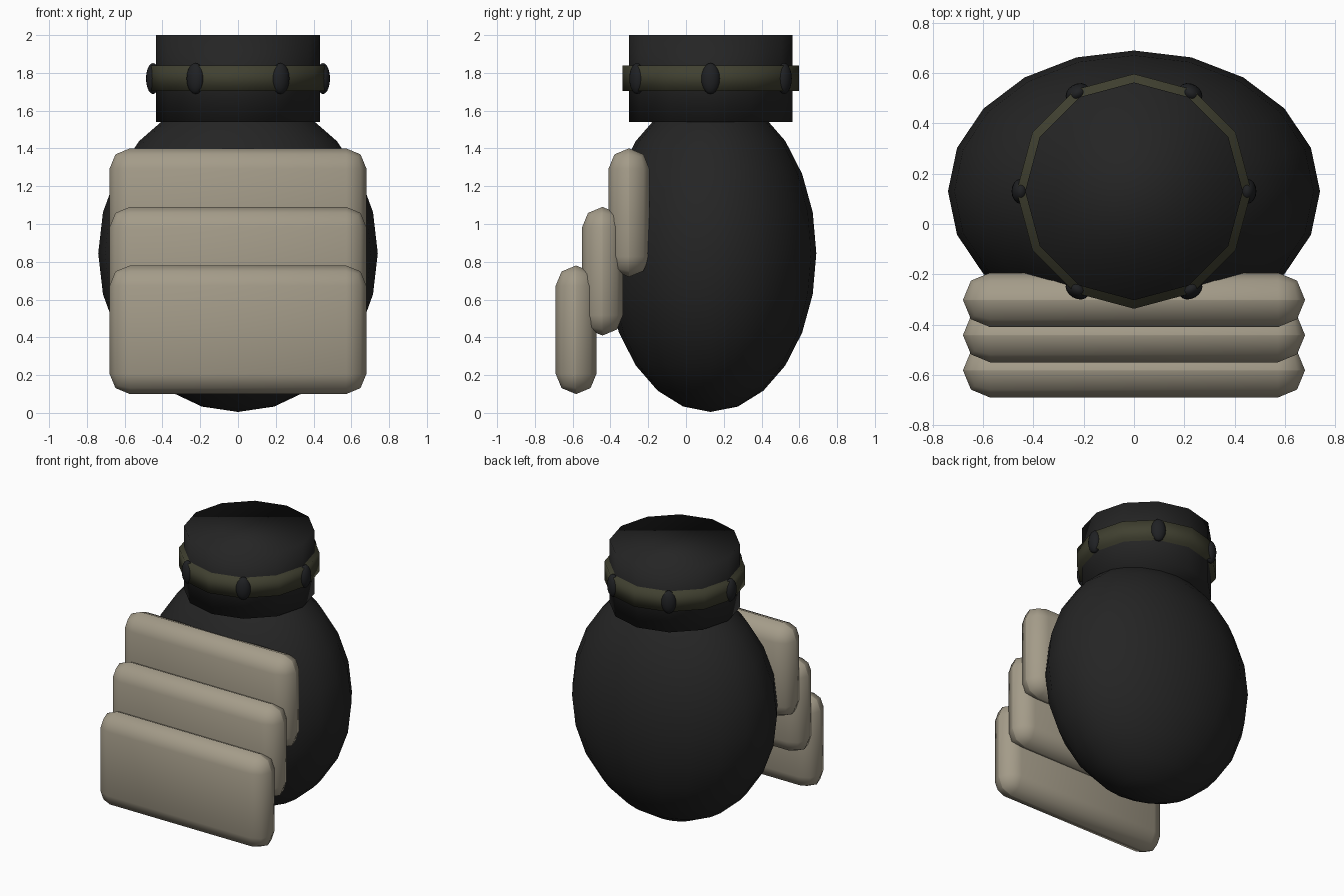
import bpy
from math import cos, sin, tau

cube = bpy.data.objects.get("Cube")
if cube:
    bpy.data.objects.remove(cube, do_unlink=True)


def material(name, rgb):
    m = bpy.data.materials.new(name)
    m.use_nodes = True
    m.diffuse_color = (*rgb, 1)
    m.node_tree.nodes["Principled BSDF"].inputs["Base Color"].default_value = (*rgb, 1)
    return m


black = material("soft_black", (0.018, 0.018, 0.018))
bead_black = material("bead_black", (0.014, 0.015, 0.017))
olive = material("olive_band", (0.052, 0.052, 0.03))
tan = material("tan_plate", (0.37, 0.33, 0.25))


def finish(name, mat, scale=(1, 1, 1)):
    """Name, scale, colour and smooth the newest object."""
    ob = bpy.context.object
    ob.name = name
    ob.scale = scale
    bpy.ops.object.transform_apply(location=False, rotation=False, scale=True)
    ob.data.materials.append(mat)
    ob.data.polygons.foreach_set("use_smooth", [True] * len(ob.data.polygons))
    return ob


AXIS_Y = 0.13

# Egg-shaped body
bpy.ops.mesh.primitive_uv_sphere_add(segments=20, ring_count=12, radius=1,
                                     location=(0, AXIS_Y, 0.845))
finish("body", black, (0.74, 0.56, 0.84))

# Neck and the band around it
for name, mat, radius, low, high in (("neck", black, 0.433, 1.54, 2.0),
                                     ("neck_band", olive, 0.467, 1.705, 1.84)):
    bpy.ops.mesh.primitive_cylinder_add(vertices=12, radius=radius, depth=high - low,
                                        location=(0, AXIS_Y, (low + high) / 2))
    finish(name, mat)

# Beads spaced around the band
for i in range(6):
    a = tau * i / 6
    bpy.ops.mesh.primitive_uv_sphere_add(
        segments=16, ring_count=10, radius=1, rotation=(0, 0, a),
        location=(0.45 * cos(a), AXIS_Y + 0.45 * sin(a), 1.77))
    finish(f"bead_{i + 1}", bead_black, (0.037, 0.05, 0.082))

# Three stepped, rounded front plates
for i, name in enumerate(("upper_plate", "middle_plate", "lower_plate")):
    bpy.ops.mesh.primitive_cube_add(size=1, location=(0, -0.302 - 0.14 * i, 1.06 - 0.31 * i))
    plate = finish(name, tan, (1.36, 0.216, 0.68))
    bevel = plate.modifiers.new("rounding", 'BEVEL')
    bevel.width = 0.107
    bevel.segments = 2
    bevel.limit_method = 'NONE'
